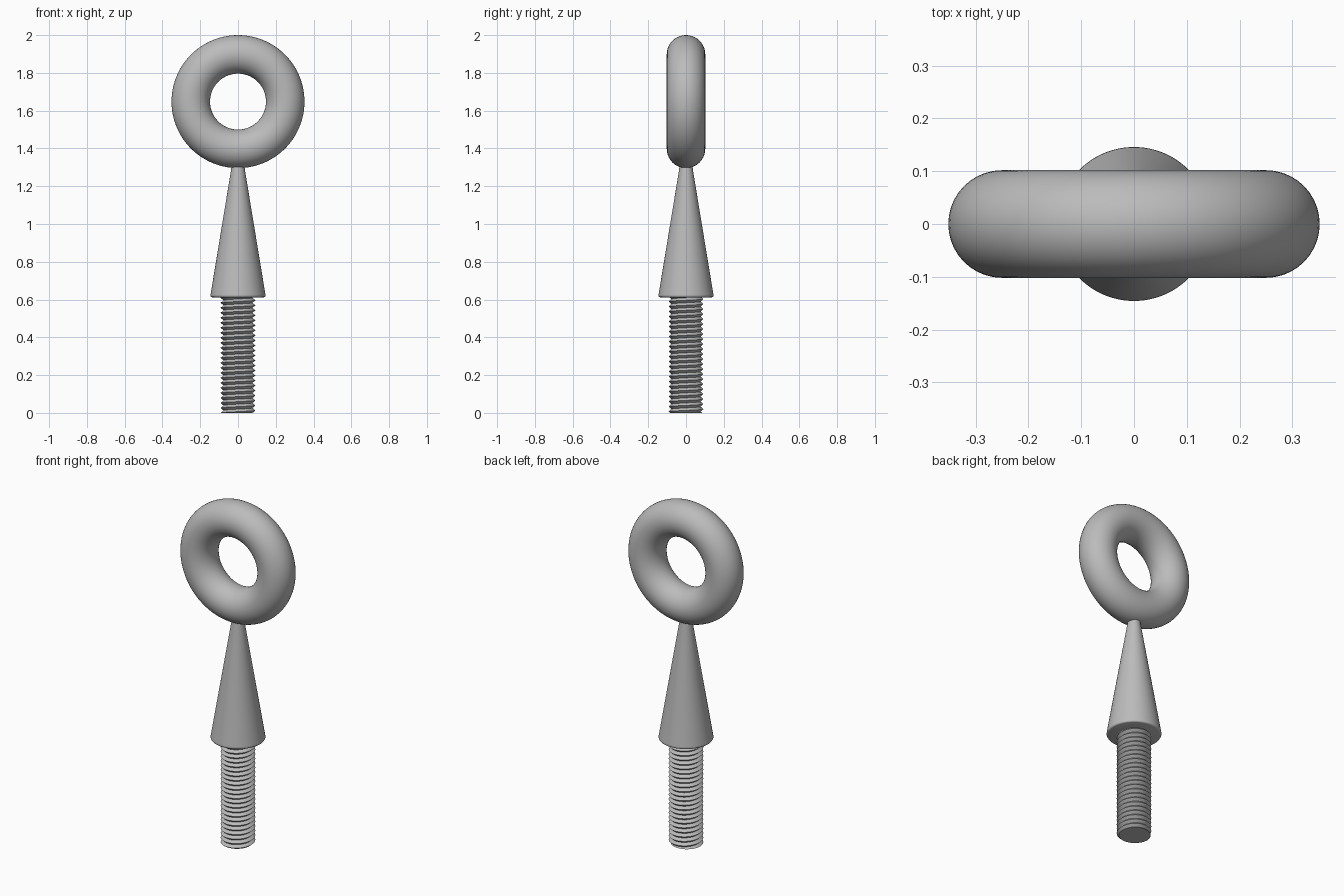
import bpy, bmesh
from math import sin, cos, pi, radians

cube = bpy.data.objects.get("Cube")
if cube:
    bpy.data.objects.remove(cube)

steel = bpy.data.materials.new("grey steel")
steel.use_nodes = True
COLOUR = (0.5, 0.5, 0.5, 1)
steel.diffuse_color = COLOUR
steel.node_tree.nodes["Principled BSDF"].inputs["Base Color"].default_value = COLOUR


def finish(obj, name, angle):
    obj.name = name
    obj.data.materials.append(steel)
    bpy.ops.object.select_all(action='DESELECT')
    obj.select_set(True)
    bpy.context.view_layer.objects.active = obj
    bpy.ops.object.shade_smooth_by_angle(angle=radians(angle))


def object_from(bm, name, angle):
    bmesh.ops.recalc_face_normals(bm, faces=bm.faces[:])
    mesh = bpy.data.meshes.new(name)
    bm.to_mesh(mesh)
    bm.free()
    obj = bpy.data.objects.new(name, mesh)
    bpy.context.collection.objects.link(obj)
    finish(obj, name, angle)


def loft(rings, bm):
    """Skin a list of closed vertex rings."""
    for low, high in zip(rings, rings[1:]):
        n = len(low)
        for i in range(n):
            j = (i + 1) % n
            bm.faces.new((low[i], low[j], high[j], high[i]))


# Eye ring, standing upright
bpy.ops.mesh.primitive_torus_add(
    major_radius=0.25, minor_radius=0.102, major_segments=96, minor_segments=40,
    location=(0, 0, 1.648), rotation=(pi / 2, 0, 0))
finish(bpy.context.object, "eye_ring", 60)

# Tapered neck with a softened lower rim
SIDES = 64
bm = bmesh.new()
profile = [(0.138, 0.612), (0.143, 0.614), (0.146, 0.619),
           (0.145, 0.628), (0.036, 1.29), (0.034, 1.33)]
rings = [[bm.verts.new((r * cos(2 * pi * i / SIDES), r * sin(2 * pi * i / SIDES), z))
          for i in range(SIDES)] for r, z in profile]
loft(rings, bm)
bm.faces.new(rings[0])
bm.faces.new(rings[-1])
object_from(bm, "tapered_neck", 40)

# Threaded shank: one helical ridge, trimmed flat at both ends
LENGTH, PITCH, ROOT, CREST, STEPS = 0.615, 0.0265, 0.077, 0.092, 64
TURNS = int(LENGTH / PITCH) + 2
bm = bmesh.new()
columns = []
for i in range(STEPS + 1):
    turn = i / STEPS
    column = []
    for k in range(-2, 2 * TURNS + 1):
        z = min(max((k / 2 + turn) * PITCH, 0), LENGTH)
        phase = (z / PITCH - turn) % 1
        r = ROOT + (CREST - ROOT) * (1 - abs(2 * phase - 1))
        column.append(bm.verts.new((r * cos(2 * pi * turn), r * sin(2 * pi * turn), z)))
    columns.append(column)
for a, b in zip(columns, columns[1:]):
    for k in range(len(a) - 1):
        bm.faces.new((a[k], b[k], b[k + 1], a[k + 1]))
bmesh.ops.remove_doubles(bm, verts=bm.verts[:], dist=0.00002)
bmesh.ops.dissolve_degenerate(bm, edges=bm.edges[:], dist=0.00002)
bmesh.ops.holes_fill(bm, edges=[e for e in bm.edges if e.is_boundary], sides=0)
object_from(bm, "threaded_shank", 30)
